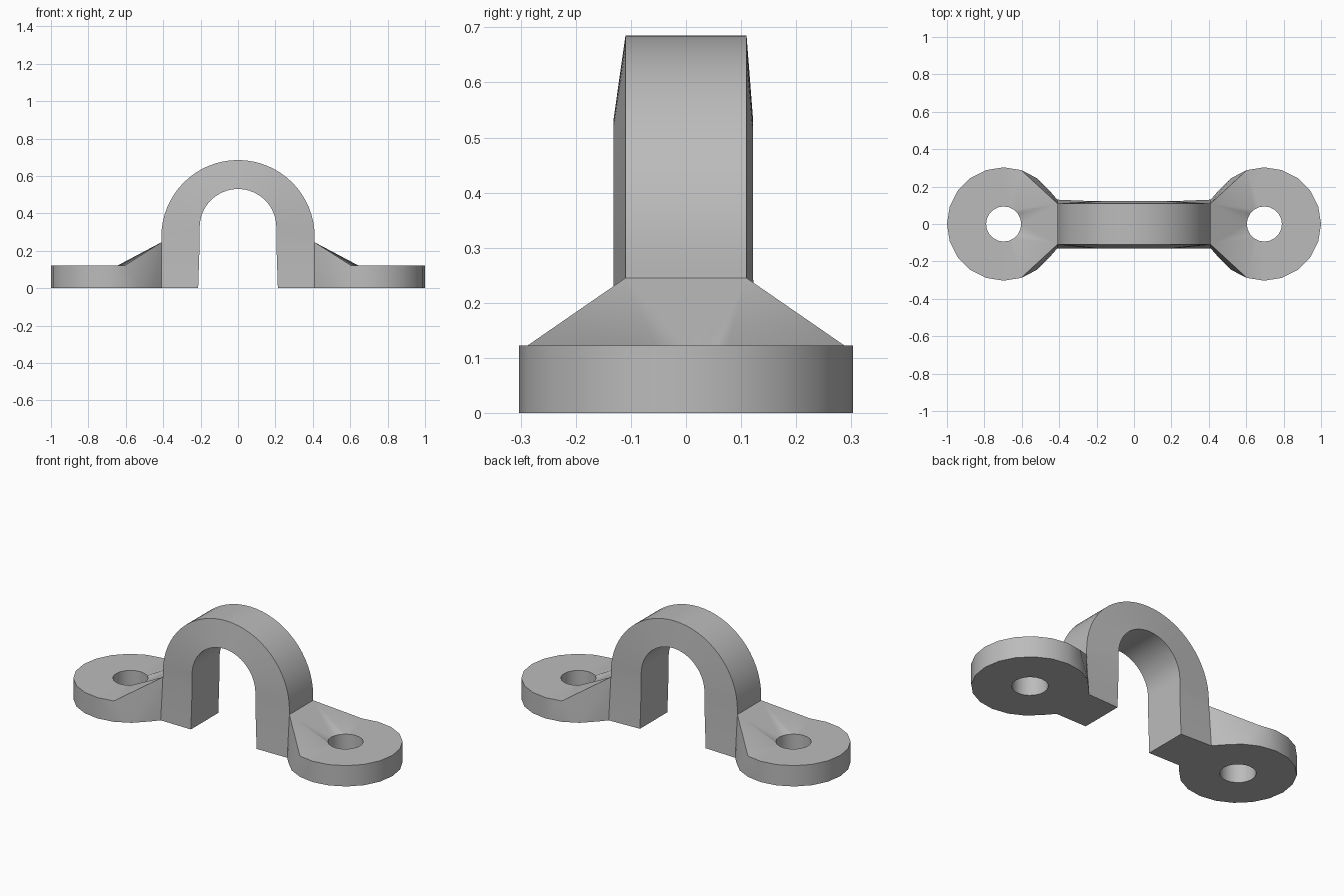
import bpy, bmesh
from math import sin, cos, pi

cube = bpy.data.objects.get("Cube")
if cube:
    bpy.data.objects.remove(cube, do_unlink=True)

grey = bpy.data.materials.new("plain_grey")
grey.use_nodes = True
GREY = (0.5, 0.5, 0.5, 1)
grey.diffuse_color = GREY
grey.node_tree.nodes["Principled BSDF"].inputs["Base Color"].default_value = GREY


def finish(bm, name):
    """Turn a bmesh into a smooth-shaded object with sharp edges kept."""
    bmesh.ops.recalc_face_normals(bm, faces=bm.faces)
    mesh = bpy.data.meshes.new(name)
    bm.to_mesh(mesh)
    bm.free()
    mesh.materials.append(grey)
    obj = bpy.data.objects.new(name, mesh)
    bpy.context.scene.collection.objects.link(obj)
    bpy.ops.object.select_all(action='DESELECT')
    obj.select_set(True)
    bpy.context.view_layer.objects.active = obj
    bpy.ops.object.shade_smooth_by_angle(angle=pi / 6)
    return obj


LEG_X, SHOULDER_Z = 0.41, 0.245


def arch_path(radius, centre_z, foot_x, knee_z, steps=32):
    """Inverted U in the xz plane, from the +x foot to the -x foot."""
    arc = [(radius * cos(pi * i / steps), centre_z + radius * sin(pi * i / steps))
           for i in range(steps + 1)]
    return ([(foot_x, 0), (radius, knee_z)] + arc
            + [(-radius, knee_z), (-foot_x, 0)])


def build_arch():
    bm = bmesh.new()
    outer = arch_path(LEG_X, 0.275, LEG_X, SHOULDER_Z)
    inner = arch_path(0.205, 0.325, 0.213, SHOULDER_Z)
    sections = []
    for i, ((ox, oz), (ix, iz)) in enumerate(zip(outer, inner)):
        # The sides taper towards the outer rim, and widen at the feet
        half = 0.13 if i in (0, len(outer) - 1) else 0.11
        corners = [(ox, -half, oz), (ox, half, oz), (ix, 0.122, iz), (ix, -0.132, iz)]
        sections.append([bm.verts.new(c) for c in corners])
    for a, b in zip(sections, sections[1:]):
        for j in range(4):
            k = (j + 1) % 4
            bm.faces.new((a[j], a[k], b[k], b[j]))
    bm.faces.new(sections[0])
    bm.faces.new(sections[-1])
    return finish(bm, "arch")


def build_lug(side, name):
    bm = bmesh.new()
    count, half_turn = 20, 10
    centre, disc_r, hole_r, thick = 0.697, 0.303, 0.094, 0.122

    def vert(x, y, z):
        return bm.verts.new((side * x, y, z))

    def ring(radius, z, reach):
        step = 2 * pi / count
        return {k: vert(centre + radius * cos(k * step), radius * sin(k * step), z)
                for k in range(-reach, reach + 1) if k != -half_turn}

    # The disc rim stops at the ramp on top and at the neck underneath
    top, bottom = ring(disc_r, thick, 6), ring(disc_r, 0, 8)
    hole_top, hole_bottom = ring(hole_r, thick, 10), ring(hole_r, 0, 10)
    for hole in (hole_top, hole_bottom):
        hole[-half_turn] = hole[half_turn]
    shoulder = {s: vert(LEG_X, s * 0.11, SHOULDER_Z) for s in (-1, 1)}
    foot = {s: vert(LEG_X, s * 0.13, 0) for s in (-1, 1)}

    # Top with ramp, and flat underside
    for rim, hole, end, n in ((top, hole_top, shoulder, 6), (bottom, hole_bottom, foot, 8)):
        for k in range(-n, n):
            bm.faces.new((rim[k], rim[k + 1], hole[k + 1], hole[k]))
        for s in (-1, 1):
            bm.faces.new((rim[s * n], hole[s * n], hole[s * (n + 1)]))
            bm.faces.new((end[s], rim[s * n], hole[s * (n + 1)]))
            for k in range(n + 1, half_turn):
                bm.faces.new((end[s], hole[s * k], hole[s * (k + 1)]))
        bm.faces.new((end[1], end[-1], hole[half_turn]))

    # Rim wall and screw hole wall
    for k in range(-6, 6):
        bm.faces.new((bottom[k], bottom[k + 1], top[k + 1], top[k]))
    for k in range(-half_turn, half_turn):
        bm.faces.new((hole_bottom[k], hole_bottom[k + 1], hole_top[k + 1], hole_top[k]))

    # Sloping gusset sides
    for s in (-1, 1):
        bm.faces.new((bottom[s * 6], bottom[s * 7], top[s * 6]))
        bm.faces.new((bottom[s * 7], shoulder[s], top[s * 6]))
        bm.faces.new((bottom[s * 7], bottom[s * 8], shoulder[s]))
        bm.faces.new((bottom[s * 8], foot[s], shoulder[s]))
    bm.faces.new((foot[1], foot[-1], shoulder[-1], shoulder[1]))
    return finish(bm, name)


build_arch()
build_lug(1, "left_mounting_lug")
build_lug(-1, "right_mounting_lug")
